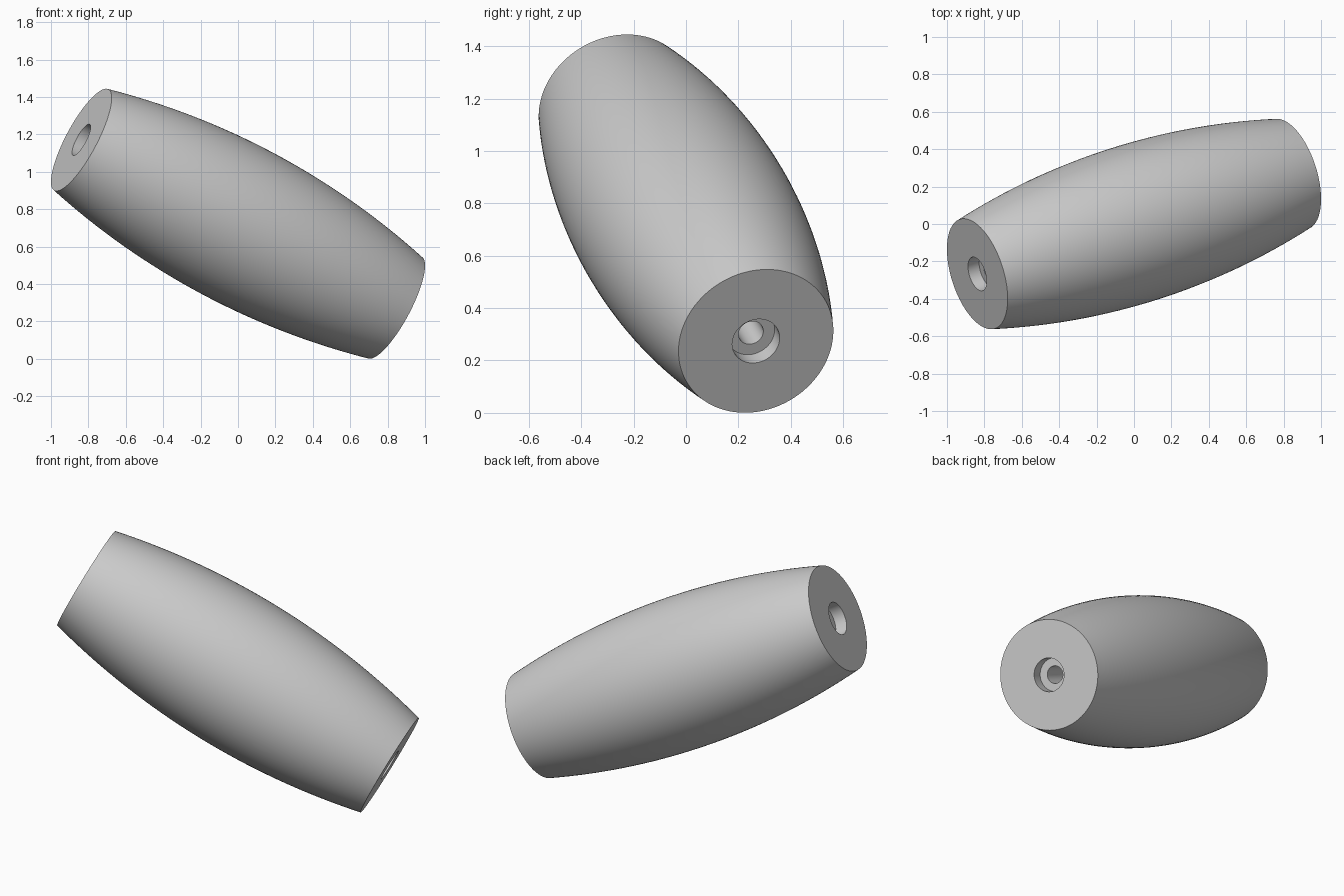
import bpy
import bmesh
import math
from mathutils import Vector

cube = bpy.data.objects.get("Cube")
if cube:
    bpy.data.objects.remove(cube, do_unlink=True)

HALF = 0.987          # half length along the axis
END_R, MID_R = 0.307, 0.423
BORE_R, RECESS_R, RECESS_DEPTH = 0.049, 0.094, 0.07
SEGMENTS, STEPS = 96, 32

# Plain grey material
grey = bpy.data.materials.new("light_grey")
grey.use_nodes = True
colour = (0.6, 0.6, 0.6, 1)
grey.diffuse_color = colour
grey.node_tree.nodes["Principled BSDF"].inputs["Base Color"].default_value = colour

# Closed profile: barrel arc outside, stepped recess at each end, through bore
bulge = MID_R - END_R
arc_r = (HALF ** 2 + bulge ** 2) / (2 * bulge)
profile = []
for i in range(STEPS + 1):
    t = -HALF + 2 * HALF * i / STEPS
    profile.append((MID_R - arc_r + math.sqrt(arc_r ** 2 - t ** 2), t))
floor = HALF - RECESS_DEPTH
profile += [(RECESS_R, HALF), (RECESS_R, floor), (BORE_R, floor),
            (BORE_R, -floor), (RECESS_R, -floor), (RECESS_R, -HALF)]

# Revolve the profile into the handle grip
bm = bmesh.new()
verts = [bm.verts.new((r, 0, z)) for r, z in profile]
edges = [bm.edges.new((a, b)) for a, b in zip(verts, verts[1:] + verts[:1])]
bmesh.ops.spin(bm, geom=verts + edges, cent=(0, 0, 0), axis=(0, 0, 1),
               angle=2 * math.pi, steps=SEGMENTS, use_duplicate=False)
bmesh.ops.remove_doubles(bm, verts=bm.verts, dist=0.0001)
bmesh.ops.recalc_face_normals(bm, faces=bm.faces)

# Tilt the grip onto its slanted axis
axis = Vector((0.838, 0.267, -0.4485))
tilt = axis.to_track_quat("Z", "Y").to_matrix()
bmesh.ops.rotate(bm, verts=bm.verts, cent=(0, 0, 0), matrix=tilt)
bmesh.ops.translate(bm, verts=bm.verts, vec=(0, 0, 0.7225))

mesh = bpy.data.meshes.new("barrel_grip")
bm.to_mesh(mesh)
bm.free()
mesh.materials.append(grey)
grip = bpy.data.objects.new("barrel_grip", mesh)
bpy.context.collection.objects.link(grip)

# Smooth barrel, crisp rims
bpy.ops.object.select_all(action="DESELECT")
grip.select_set(True)
bpy.context.view_layer.objects.active = grip
bpy.ops.object.shade_smooth_by_angle(angle=math.radians(30))
